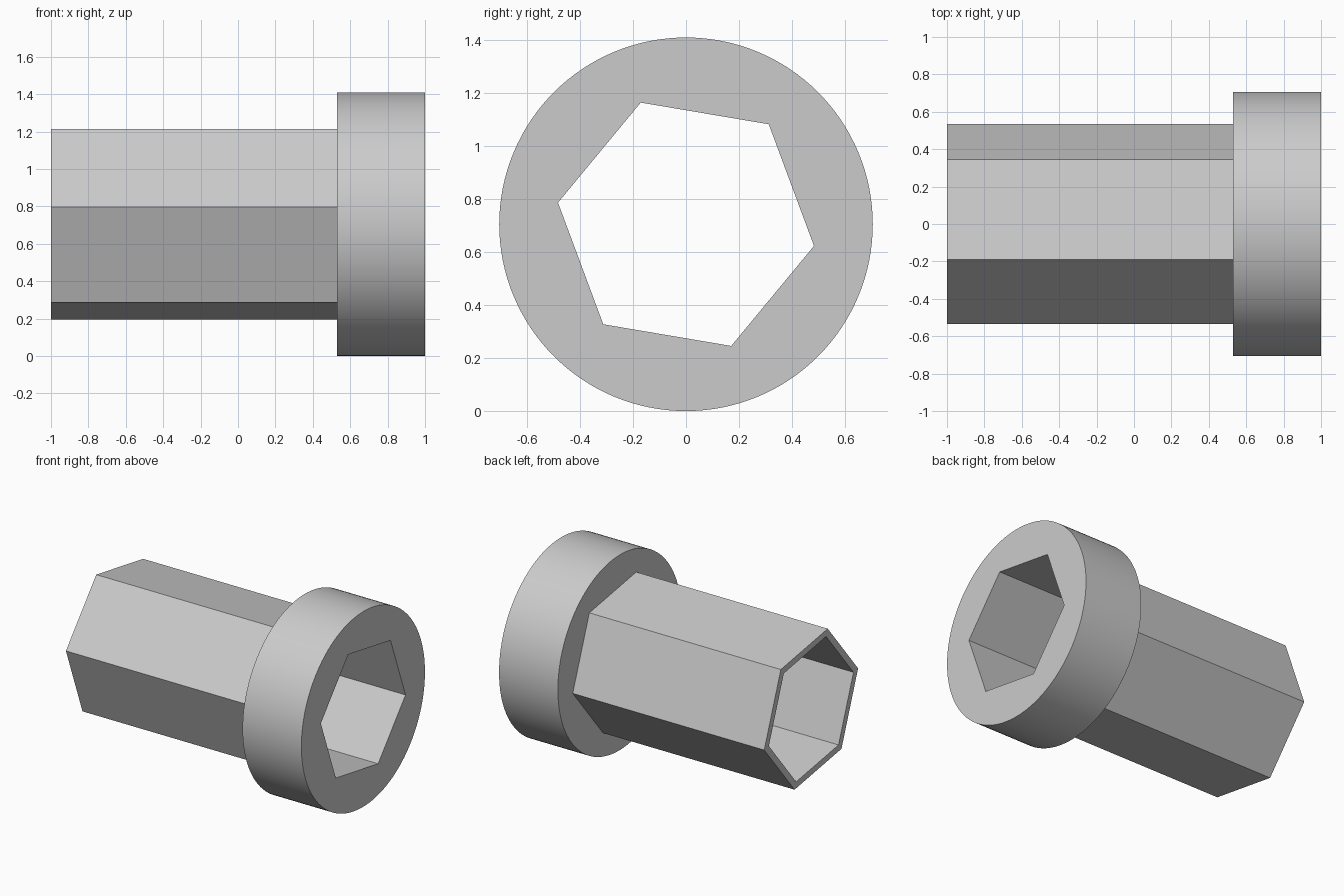
import bpy, bmesh
from math import cos, sin, pi, radians

if "Cube" in bpy.data.objects:
    bpy.data.objects.remove(bpy.data.objects["Cube"])

CENTRE_Z = 0.705
HEX_TURN = radians(50.4)
BACK, SHOULDER, FRONT = -1.0, 0.53, 1.0

# Plain grey material
grey = bpy.data.materials.new("plain_grey")
grey.use_nodes = True
colour = (0.6, 0.6, 0.6, 1)
grey.diffuse_color = colour
grey.node_tree.nodes["Principled BSDF"].inputs["Base Color"].default_value = colour

bm = bmesh.new()


def ring(x, radius, sides, turn=0.0):
    """Closed loop of edges around the x axis."""
    verts = [bm.verts.new((x, radius * cos(turn + 2 * pi * i / sides),
                           CENTRE_Z + radius * sin(turn + 2 * pi * i / sides)))
             for i in range(sides)]
    edges = [bm.edges.new((verts[i - 1], verts[i])) for i in range(sides)]
    return verts, edges


def wall(a, b):
    """Quads between two loops with the same number of sides."""
    for i in range(len(a[0])):
        bm.faces.new((a[0][i - 1], a[0][i], b[0][i], b[0][i - 1]))


def cap(outer, inner):
    """Flat face with a hole."""
    bmesh.ops.triangle_fill(bm, use_beauty=True, edges=outer[1] + inner[1])


# Hexagonal tube, round flange and through bore
tube_end = ring(BACK, 0.543, 6, HEX_TURN)
tube_root = ring(SHOULDER, 0.543, 6, HEX_TURN)
flange_back = ring(SHOULDER, 0.705, 128)
flange_front = ring(FRONT, 0.705, 128)
bore_front = ring(FRONT, 0.49, 6, HEX_TURN)
bore_end = ring(BACK, 0.49, 6, HEX_TURN)

wall(tube_end, tube_root)
wall(flange_back, flange_front)
wall(bore_front, bore_end)
cap(flange_back, tube_root)
cap(flange_front, bore_front)
cap(tube_end, bore_end)
bmesh.ops.recalc_face_normals(bm, faces=bm.faces)

mesh = bpy.data.meshes.new("flanged_hex_sleeve")
bm.to_mesh(mesh)
bm.free()
mesh.materials.append(grey)
sleeve = bpy.data.objects.new("flanged_hex_sleeve", mesh)
bpy.context.collection.objects.link(sleeve)

# Smooth flange rim, crisp edges elsewhere
bpy.ops.object.select_all(action="DESELECT")
sleeve.select_set(True)
bpy.context.view_layer.objects.active = sleeve
bpy.ops.object.shade_smooth_by_angle(angle=radians(30))
